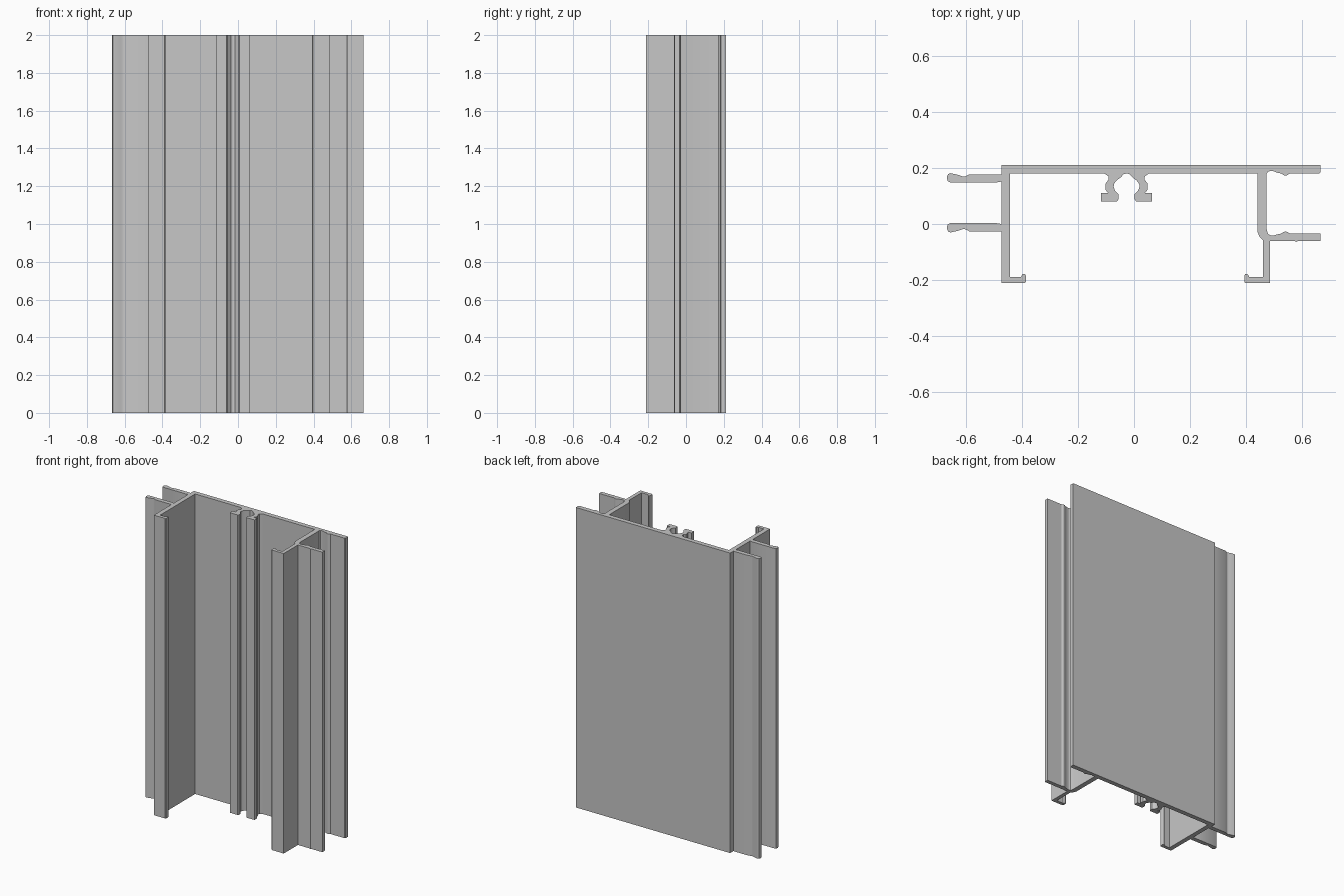
import bpy
import bmesh

HEIGHT = 2.0

default_cube = bpy.data.objects.get("Cube")
if default_cube:
    bpy.data.objects.remove(default_cube, do_unlink=True)

# Single plain metal colour
metal = bpy.data.materials.new("light grey metal")
metal.use_nodes = True
grey = (0.57, 0.57, 0.57, 1.0)
metal.diffuse_color = grey
metal.node_tree.nodes["Principled BSDF"].inputs["Base Color"].default_value = grey


def extrude_profile(name, outline):
    """Extrude a closed XY outline along the full height."""
    bm = bmesh.new()
    base = bm.faces.new([bm.verts.new((x, y, 0)) for x, y in outline])
    result = bmesh.ops.extrude_face_region(bm, geom=[base], use_keep_orig=True)
    top_verts = [g for g in result["geom"] if isinstance(g, bmesh.types.BMVert)]
    bmesh.ops.translate(bm, vec=(0, 0, HEIGHT), verts=top_verts)
    bmesh.ops.recalc_face_normals(bm, faces=bm.faces)
    mesh = bpy.data.meshes.new(name)
    bm.to_mesh(mesh)
    bm.free()
    mesh.materials.append(metal)
    obj = bpy.data.objects.new(name, mesh)
    bpy.context.collection.objects.link(obj)
    bpy.ops.object.select_all(action="DESELECT")
    obj.select_set(True)
    bpy.context.view_layer.objects.active = obj
    bpy.ops.object.shade_smooth_by_angle(angle=0.52)


def flip_y(outline, total):
    """Reflect an outline in y, so that y becomes total - y."""
    return [(x, total - y) for x, y in outline]


def hooked_foot(wall_outer, wall_inner, tip, inward):
    """Bottom of a wall: floor strip with a small rounded lip at its tip."""
    floor, shelf, lip = -0.211, -0.189, -0.178
    return [
        (wall_outer, floor),
        (tip - inward * 0.005, floor),
        (tip, floor + 0.005),
        (tip, lip - 0.007),
        (tip - inward * 0.004, lip),
        (tip - inward * 0.011, lip),
        (tip - inward * 0.015, lip - 0.005),
        (tip - inward * 0.018, shelf),
        (wall_inner, shelf),
    ]


# Broad back plate, with a gasket groove and ridge under its overhang
back, under = 0.211, 0.18
extrude_profile("back_plate", [
    (-0.473, back), (-0.473, under), (0.473, under),
    (0.478, 0.187), (0.487, 0.189), (0.497, 0.188), (0.51, 0.183),
    (0.525, under), (0.533, 0.174), (0.54, 0.173), (0.547, 0.174),
    (0.555, under), (0.66, under), (0.665, 0.185), (0.665, back),
])

# Straight wall with inward foot
extrude_profile("right_wall",
                [(-0.442, under), (-0.473, under)]
                + hooked_foot(-0.473, -0.442, -0.385, 1))

# Cranked wall with inward foot
extrude_profile("left_wall",
                [(0.44, under), (0.473, under), (0.473, -0.02),
                 (0.478, -0.036), (0.485, -0.04)]
                + hooked_foot(0.485, 0.46, 0.393, -1)
                + [(0.46, -0.058), (0.447, -0.045), (0.441, -0.03), (0.44, -0.02)])

# Pair of bulb-ended fins facing away from each other
bulb_fin = [
    (-0.473, 0.151), (-0.49, 0.148), (-0.655, 0.148), (-0.663, 0.152),
    (-0.666, 0.159), (-0.666, 0.17), (-0.662, 0.178), (-0.653, 0.181),
    (-0.64, 0.178), (-0.623, 0.174), (-0.613, 0.17), (-0.604, 0.169),
    (-0.596, 0.172), (-0.587, 0.177), (-0.473, 0.177),
]
extrude_profile("right_rear_fin", bulb_fin)
extrude_profile("right_front_fin", flip_y(bulb_fin, 0.151))

# Flat fin with a groove and ridge facing the plate overhang
extrude_profile("left_front_fin", [
    (0.485, -0.061), (0.573, -0.061), (0.578, -0.064), (0.583, -0.061),
    (0.665, -0.061), (0.665, -0.034), (0.555, -0.034), (0.547, -0.028),
    (0.54, -0.027), (0.533, -0.028), (0.525, -0.034), (0.51, -0.037),
    (0.497, -0.041), (0.485, -0.04),
])

# Mirrored jaws of the round screw channel
channel_centre = -0.0265
jaw = [
    (0, under), (0.01, 0.178), (0.02, 0.167), (0.036, 0.155),
    (0.045, 0.143), (0.046, 0.132), (0.041, 0.119), (0.028, 0.106),
    (0.028, 0.089), (0.034, 0.081), (0.091, 0.081), (0.091, 0.11),
    (0.066, 0.111), (0.075, 0.122), (0.075, 0.144), (0.064, 0.158),
    (0.065, 0.17), (0.08, under),
]
for name, side in (("right_channel_jaw", -1), ("left_channel_jaw", 1)):
    extrude_profile(name, [(channel_centre + side * x, y) for x, y in jaw])
